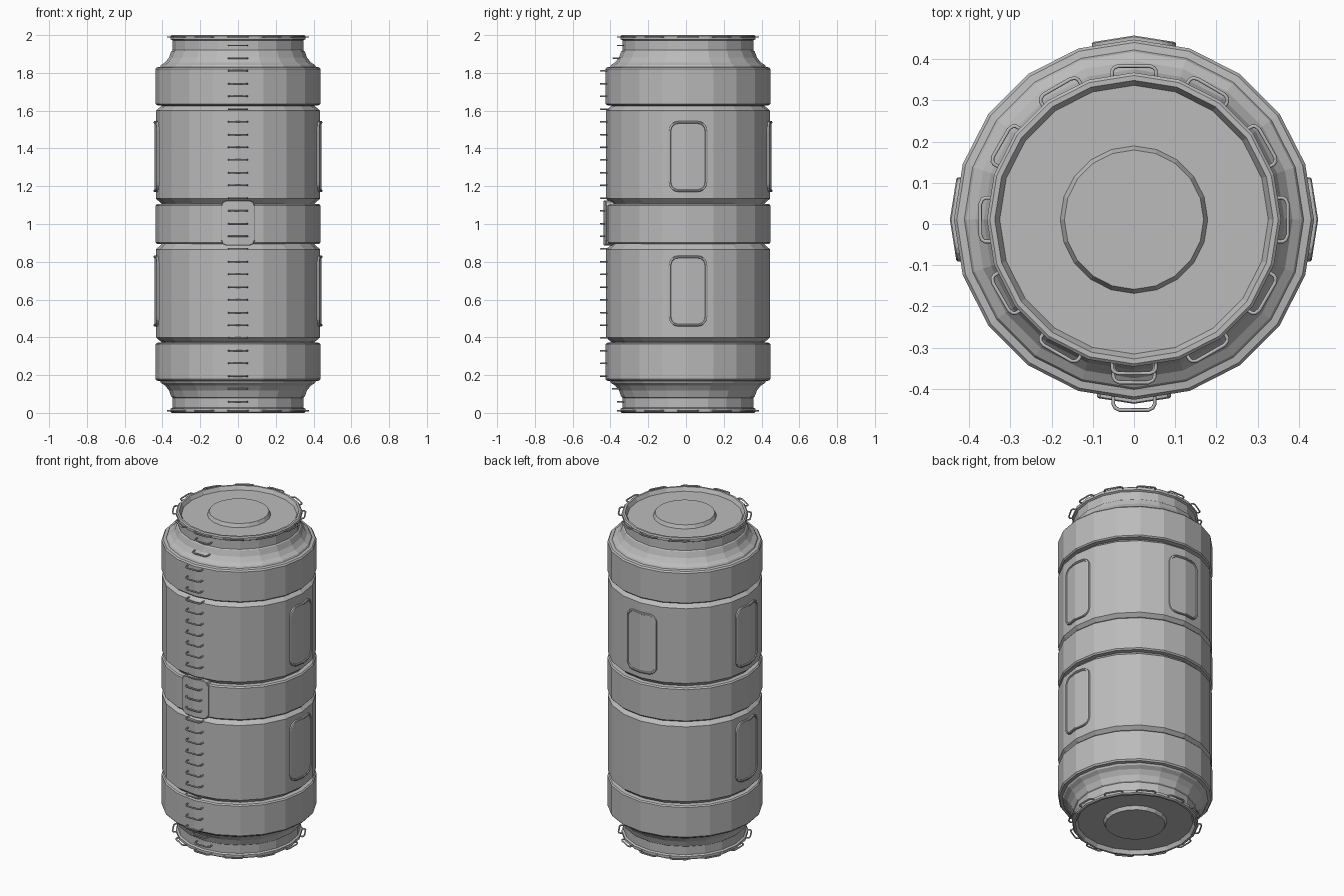
import bpy, bmesh, math

if "Cube" in bpy.data.objects:
    bpy.data.objects.remove(bpy.data.objects["Cube"])

SIDES = 20
CY = 0.0105                      # body axis sits slightly behind the origin
TAN = math.tan(math.pi / SIDES)

grey = bpy.data.materials.new("light grey")
grey.diffuse_color = (0.5, 0.5, 0.5, 1)
grey.use_nodes = True
grey.node_tree.nodes["Principled BSDF"].inputs["Base Color"].default_value = grey.diffuse_color


def add_mesh(name, bm):
    bmesh.ops.recalc_face_normals(bm, faces=bm.faces)
    me = bpy.data.meshes.new(name)
    bm.to_mesh(me)
    bm.free()
    me.materials.append(grey)
    ob = bpy.data.objects.new(name, me)
    bpy.context.collection.objects.link(ob)
    return ob


def lathe(name, profile):
    """Spin an (r, z) profile into a faceted solid with closed ends."""
    bm = bmesh.new()
    rings = []
    for r, z in profile:
        rings.append([bm.verts.new((r * math.cos(2 * math.pi * i / SIDES),
                                    r * math.sin(2 * math.pi * i / SIDES) + CY, z))
                      for i in range(SIDES)])
    for a, b in zip(rings, rings[1:]):
        for i in range(SIDES):
            j = (i + 1) % SIDES
            bm.faces.new((a[i], a[j], b[j], b[i]))
    bm.faces.new(rings[0])
    bm.faces.new(rings[-1])
    return add_mesh(name, bm)


def outline(hw, hh, r, n):
    """Rounded rectangle, starting at bottom centre, passing top centre."""
    right = [(0, -hh)]
    for cz, start in ((-hh + r, -90), (hh - r, 0)):
        for k in range(n + 1):
            a = math.radians(start + 90 * k / n)
            right.append((hw - r + r * math.cos(a), cz + r * math.sin(a)))
    right.append((0, hh))
    return right + [(-t, z) for t, z in right[-2:0:-1]], len(right)


def panel(name, angle, zc, hw, hh, r, n, radius, layers):
    """Plate bent over two wall facets; layers are (inset, height) steps."""
    bm = bmesh.new()
    ca, sa = math.cos(angle), math.sin(angle)
    loops = []
    for inset, off in layers:
        pts, m = outline(hw - inset, hh - inset, r - inset, n)
        loop = []
        for t, z in pts:
            d = radius + off - abs(t) * TAN
            loop.append(bm.verts.new((ca * d - sa * t, sa * d + ca * t + CY, zc + z)))
        loops.append(loop)
    for a, b in zip(loops, loops[1:]):
        for i in range(len(a)):
            j = (i + 1) % len(a)
            bm.faces.new((a[i], a[j], b[j], b[i]))
    top = loops[-1]
    bm.faces.new(top[:m])
    bm.faces.new(top[m - 1:] + [top[0]])
    return add_mesh(name, bm)


def loops_of_tube(name, items):
    """Bent bars from (angle, z, wall radius, half width, reach)."""
    cu = bpy.data.curves.new(name, 'CURVE')
    cu.dimensions = '3D'
    cu.bevel_depth = 0.0045
    cu.bevel_resolution = 1
    cu.use_fill_caps = True
    for angle, z, rad, hw, reach in items:
        ca, sa = math.cos(angle), math.sin(angle)
        half = [(hw, -0.02), (hw, reach * 0.5), (hw - 0.004, reach * 0.8), (hw - 0.015, reach)]
        path = half + [(-t, d) for t, d in reversed(half)]
        sp = cu.splines.new('POLY')
        sp.points.add(len(path) - 1)
        for p, (t, d) in zip(sp.points, path):
            q = rad + d
            p.co = (ca * q - sa * t, sa * q + ca * t + CY, z, 1)
    cu.materials.append(grey)
    ob = bpy.data.objects.new(name, cu)
    bpy.context.collection.objects.link(ob)
    bpy.ops.object.select_all(action='DESELECT')
    ob.select_set(True)
    bpy.context.view_layer.objects.active = ob
    bpy.ops.object.convert(target='MESH')


# Hull: upper half profile, mirrored about z = 1
upper = [(.437, 1.097), (.430, 1.105), (.405, 1.107), (.410, 1.112), (.435, 1.135),
         (.435, 1.600), (.405, 1.626), (.430, 1.629), (.437, 1.636), (.437, 1.820),
         (.430, 1.829), (.412, 1.832), (.407, 1.842), (.385, 1.856), (.365, 1.882),
         (.353, 1.915), (.346, 1.920), (.346, 1.972), (.357, 1.978), (.357, 1.994),
         (.350, 2.000), (.338, 2.000), (.326, 1.977), (.179, 1.977), (.169, 1.998)]
lathe("hull", [(r, 2 - z) for r, z in reversed(upper)] + upper)

# Windows: both levels on the sides, upper level only at the back
frame = [(0, -0.02), (0, 0.009), (0.004, 0.012), (0.010, 0.012), (0.013, 0.007)]
for side, angle, levels in (("right", 0, (0.645, 1.357)),
                            ("left", math.pi, (0.645, 1.357)),
                            ("back", math.pi / 2, (1.357,))):
    for zc in levels:
        level = "upper" if zc > 1 else "lower"
        panel(f"{side}_{level}_window", angle, zc, 0.102, 0.187, 0.05, 5, 0.435, frame)

# Front hatch plate across the middle band
FRONT = -math.pi / 2
panel("front_hatch", FRONT, 1.005, 0.09, 0.12, 0.03, 2, 0.437,
      [(0, -0.04), (0, 0.007), (0.004, 0.010)])


# Ladder rungs that follow the wall
def wall(z):
    h = abs(z - 1) + 1
    if h < 1.83:
        return 0.435
    for (r0, z0), (r1, z1) in zip(upper[10:17], upper[11:18]):
        if z0 <= h <= z1:
            return r0 + (r1 - r0) * (h - z0) / max(z1 - z0, 1e-6)
    return 0.35


rungs = []
for i in range(29):
    z = 0.06 + i * (1.945 - 0.06) / 28
    rungs.append((FRONT, z, wall(z), 0.05, 0.027))
loops_of_tube("ladder_rungs", rungs)

# Grab handles round both end rims
for name, z in (("top_handles", 1.99), ("bottom_handles", 0.012)):
    loops_of_tube(name, [(k * math.pi / 6, z, 0.35, 0.053, 0.023) for k in range(12)])
